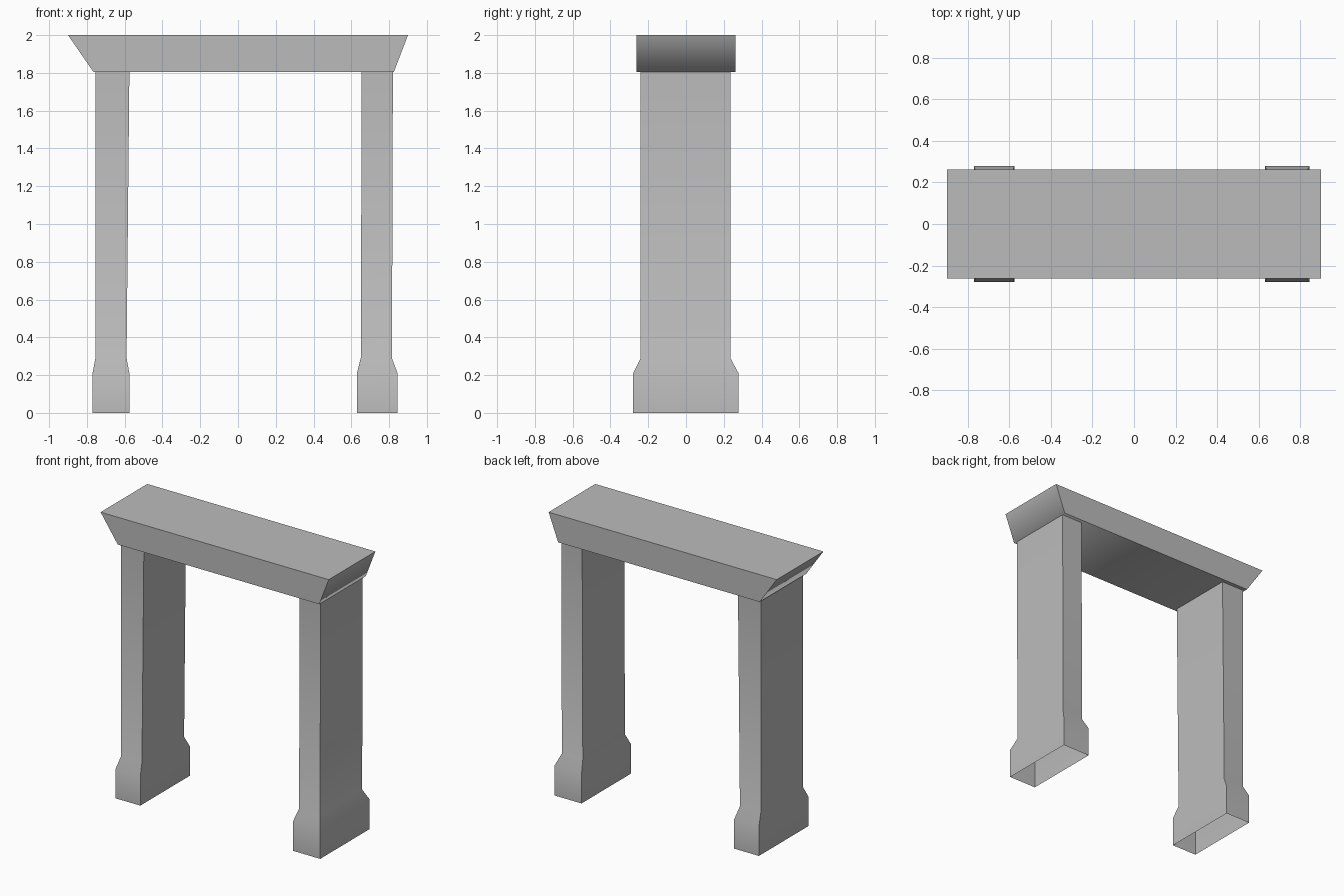
import bpy
import math

cube = bpy.data.objects.get("Cube")
if cube:
    bpy.data.objects.remove(cube, do_unlink=True)

# Single stone colour
stone = bpy.data.materials.new("grey_stone")
stone.use_nodes = True
colour = (0.5, 0.5, 0.5, 1)
stone.diffuse_color = colour
stone.node_tree.nodes["Principled BSDF"].inputs["Base Color"].default_value = colour


def loft(name, sections, bottom, top):
    """Join stacked rectangles (z, x0, x1, y0, y1); optionally cap the ends."""
    verts, faces = [], []
    for z, x0, x1, y0, y1 in sections:
        verts += [(x0, y0, z), (x1, y0, z), (x1, y1, z), (x0, y1, z)]
    for level in range(len(sections) - 1):
        a = level * 4
        for i in range(4):
            j = (i + 1) % 4
            faces.append((a + i, a + j, a + 4 + j, a + 4 + i))
    if bottom:
        faces.append((3, 2, 1, 0))
    if top:
        n = len(verts)
        faces.append((n - 4, n - 3, n - 2, n - 1))
    mesh = bpy.data.meshes.new(name)
    mesh.from_pydata(verts, [], faces)
    mesh.materials.append(stone)
    obj = bpy.data.objects.new(name, mesh)
    bpy.context.collection.objects.link(obj)
    bpy.ops.object.select_all(action="DESELECT")
    obj.select_set(True)
    bpy.context.view_layer.objects.active = obj
    bpy.ops.object.shade_smooth_by_angle(angle=math.radians(80))
    return obj


def pillar(name, foot, neck, head):
    """Hollow pillar, open underneath, with a flared foot."""
    loft(name, [(0, *foot, -0.28, 0.278),
                (0.21, *foot, -0.28, 0.278),
                (0.29, *neck, -0.24, 0.235),
                (1.805, *head, -0.24, 0.235)], False, False)


# Two uneven pillars
pillar("right_pillar", (-0.77, -0.575), (-0.755, -0.59), (-0.755, -0.575))
pillar("left_pillar", (0.63, 0.845), (0.65, 0.815), (0.655, 0.82))

# Lintel with ends that lean outward
loft("lintel", [(1.805, -0.765, 0.825, -0.263, 0.263),
                (2.0, -0.9, 0.9, -0.263, 0.263)], True, True)
